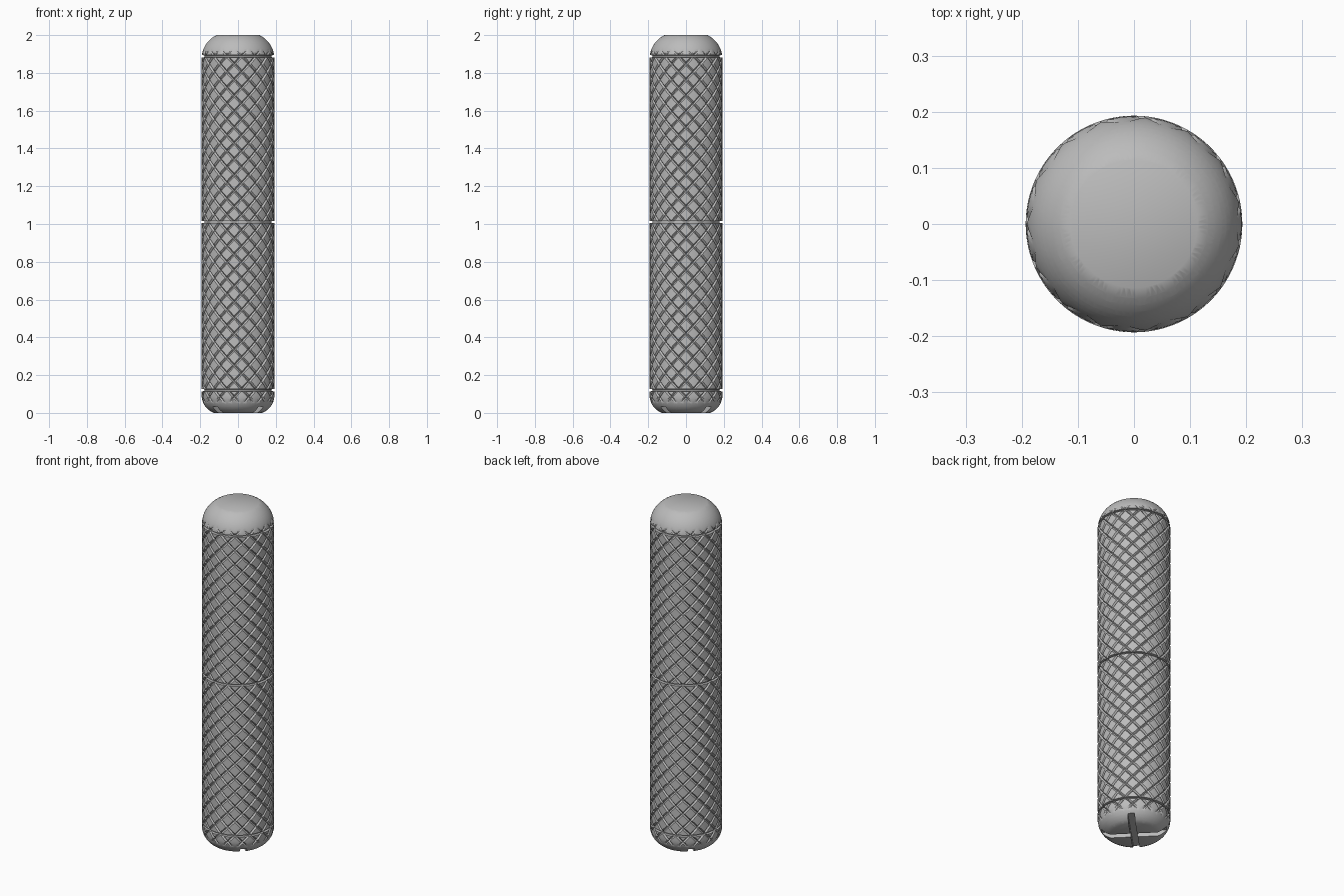
import bpy, bmesh
from math import atan2, cos, sin, tau, sqrt, pi
from mathutils import Vector, Matrix

if "Cube" in bpy.data.objects:
    bpy.data.objects.remove(bpy.data.objects["Cube"])

RADIUS = 0.193
STARTS = 15              # helical grooves per direction
PITCH = 0.084            # height of one knurl diamond
GROOVE_WIDTH = 0.12      # half width, as a share of the groove spacing
GROOVE_DEPTH = 0.009
RINGS = (0.12, 1.01, 1.888)
TOP_ARC = (0.053, 1.874, 0.14)       # centre radius, centre height, arc radius
BOTTOM_ARC = (0.093, 0.094, 0.10)

steel = bpy.data.materials.new("steel_grey")
steel.use_nodes = True
GREY = (0.5, 0.5, 0.5, 1)
steel.diffuse_color = GREY
steel.node_tree.nodes["Principled BSDF"].inputs["Base Color"].default_value = GREY


def profile(z):
    """Plain turned outline, before knurling."""
    for ring in RINGS:
        if abs(z - ring) < 0.0055:
            return RADIUS - 0.015
    for (cr, cz, arc), side in ((TOP_ARC, 1), (BOTTOM_ARC, -1)):
        dz = (z - cz) * side
        if dz > 0:
            return cr + sqrt(max(arc * arc - dz * dz, 0))
    return RADIUS


def knurled(theta, z):
    """Radius left by two crossing families of V grooves."""
    cut = 0
    for sign in (1, -1):
        t = STARTS * theta / tau + sign * z / PITCH
        cut = max(cut, 1 - abs(t - round(t)) / GROOVE_WIDTH)
    return RADIUS - GROOVE_DEPTH * cut


# Diamond lattice wrapped round a cylinder
bm = bmesh.new()
steps = (0, GROOVE_WIDTH, 0.31, 0.5, 0.69, 1 - GROOVE_WIDTH, 1)


def lattice_vert(a, b):
    theta = (a + b) * pi / STARTS
    return bm.verts.new((RADIUS * cos(theta), RADIUS * sin(theta), (a - b) * PITCH / 2))


for i in range(STARTS):
    for j in range(i - 50, i + 3):
        patch = [[lattice_vert(i + u, j + v) for v in steps] for u in steps]
        for m in range(len(steps) - 1):
            for n in range(len(steps) - 1):
                bm.faces.new((patch[m][n], patch[m][n + 1],
                              patch[m + 1][n + 1], patch[m + 1][n]))
bmesh.ops.remove_doubles(bm, verts=bm.verts, dist=0.0001)


# Cross cuts for ring grooves and rounded ends
def slice_at(z, outer=False, inner=False):
    bmesh.ops.bisect_plane(bm, geom=bm.verts[:] + bm.edges[:] + bm.faces[:], dist=0.00001,
                           plane_co=(0, 0, z), plane_no=(0, 0, 1),
                           clear_outer=outer, clear_inner=inner)


slice_at(2, outer=True)
slice_at(0, inner=True)
for ring in RINGS:
    for offset in (-0.006, -0.005, 0.005, 0.006):
        slice_at(ring + offset)
for k in range(1, 12):
    slice_at(2 - 0.0105 * k)
for k in range(1, 9):
    slice_at(0.0105 * k)

# Push every point to its turned and knurled radius
for v in bm.verts:
    theta = atan2(v.co.y, v.co.x)
    r = min(profile(v.co.z), knurled(theta, v.co.z))
    v.co.x, v.co.y = r * cos(theta), r * sin(theta)
bmesh.ops.remove_doubles(bm, verts=bm.verts, dist=0.00002)

# Flat end faces
bmesh.ops.holes_fill(bm, edges=[e for e in bm.edges if e.is_boundary], sides=0)
bmesh.ops.recalc_face_normals(bm, faces=bm.faces)


def add_object(name, mesh_bm):
    mesh = bpy.data.meshes.new(name)
    mesh_bm.to_mesh(mesh)
    mesh_bm.free()
    mesh.materials.append(steel)
    obj = bpy.data.objects.new(name, mesh)
    bpy.context.collection.objects.link(obj)
    return obj


body = add_object("knurled_body", bm)

# Diagonal cross slot in the bottom
for k, angle in enumerate((pi / 4, -pi / 4)):
    cutter_bm = bmesh.new()
    bmesh.ops.create_cube(cutter_bm, size=1)
    bmesh.ops.scale(cutter_bm, vec=Vector((0.6, 0.036, 0.07)), verts=cutter_bm.verts)
    bmesh.ops.rotate(cutter_bm, matrix=Matrix.Rotation(angle, 3, "Z"), verts=cutter_bm.verts)
    cutter = add_object(f"slot_cutter_{k + 1}", cutter_bm)
    cutter.hide_render = True
    mod = body.modifiers.new("slot", "BOOLEAN")
    mod.operation = "DIFFERENCE"
    mod.solver = "EXACT"
    mod.object = cutter

# Bake the slots and drop the cutters
graph = bpy.context.evaluated_depsgraph_get()
baked = bpy.data.meshes.new_from_object(body.evaluated_get(graph))
body.modifiers.clear()
body.data = baked
for obj in [o for o in bpy.data.objects if o.name.startswith("slot_cutter")]:
    bpy.data.objects.remove(obj)

# Smooth turned surfaces with crisp groove edges
bpy.ops.object.select_all(action="DESELECT")
body.select_set(True)
bpy.context.view_layer.objects.active = body
bpy.ops.object.shade_smooth_by_angle(angle=pi / 6)
